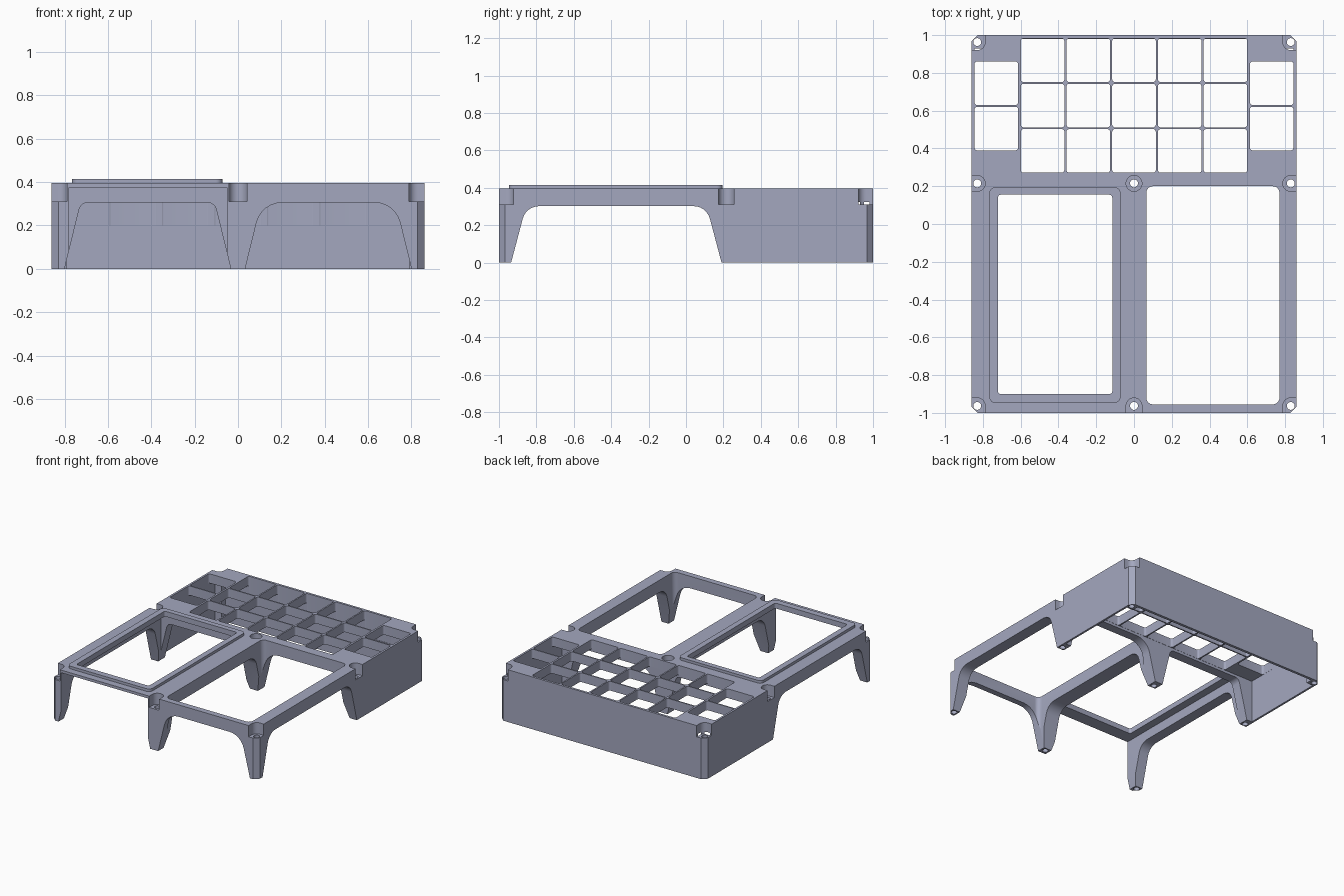
import bpy, bmesh, math
from mathutils import Vector

if "Cube" in bpy.data.objects:
    bpy.data.objects.remove(bpy.data.objects["Cube"])

mat = bpy.data.materials.new("slate_blue_plastic")
mat.diffuse_color = (0.37, 0.39, 0.52, 1)
mat.use_nodes = True
mat.node_tree.nodes["Principled BSDF"].inputs["Base Color"].default_value = mat.diffuse_color


def rounded(pts, radii, seg=6):
    """Round the corners of a 2D polygon; a radius of 0 keeps a corner sharp."""
    out, n = [], len(pts)
    for i, r in enumerate(radii):
        p = Vector(pts[i])
        if r == 0:
            out.append(tuple(p))
            continue
        a = (Vector(pts[i - 1]) - p).normalized()
        b = (Vector(pts[(i + 1) % n]) - p).normalized()
        half = a.angle(b) / 2
        centre = p + (a + b).normalized() * (r / math.sin(half))
        s = p + a * (r / math.tan(half)) - centre
        e = p + b * (r / math.tan(half)) - centre
        sweep = math.pi - 2 * half
        for k in range(seg + 1):
            t = k / seg
            v = (s * math.sin((1 - t) * sweep) + e * math.sin(t * sweep)) / math.sin(sweep)
            out.append(tuple(centre + v))
    return out


def rect(x0, x1, y0, y1, r=0.0):
    return rounded([(x0, y0), (x1, y0), (x1, y1), (x0, y1)], [r] * 4)


def circle(x, y, r, n=24):
    return [(x + r * math.cos(2 * math.pi * k / n), y + r * math.sin(2 * math.pi * k / n)) for k in range(n)]


def arch(a, b, top, inset, r):
    """Trapezoid with a rounded top, wide at the floor."""
    s = inset / top * 0.1
    return rounded([(a - s, -0.1), (b + s, -0.1), (b - inset, top), (a + inset, top)], [0, 0, r, r])


def prisms(name, profiles, lo, hi, axis="z"):
    """One object holding an extrusion of each 2D profile."""
    place = {"z": lambda u, v, w: (u, v, w),
             "y": lambda u, v, w: (u, w, v),
             "x": lambda u, v, w: (w, u, v)}[axis]
    bm = bmesh.new()
    for pts in profiles:
        low = [bm.verts.new(place(u, v, lo)) for u, v in pts]
        high = [bm.verts.new(place(u, v, hi)) for u, v in pts]
        bm.faces.new(low)
        bm.faces.new(high[::-1])
        for i in range(len(pts)):
            j = (i + 1) % len(pts)
            bm.faces.new((low[i], high[i], high[j], low[j]))
    bmesh.ops.recalc_face_normals(bm, faces=bm.faces)
    me = bpy.data.meshes.new(name)
    bm.to_mesh(me)
    bm.free()
    ob = bpy.data.objects.new(name, me)
    me.materials.append(mat)
    bpy.context.collection.objects.link(ob)
    return ob


def cut(target, *args):
    """Subtract a set of prisms and discard the cutter."""
    tool = prisms("cutter", *args)
    tool.hide_render = True
    mod = target.modifiers.new("cut", "BOOLEAN")
    mod.operation, mod.solver, mod.object = "DIFFERENCE", "EXACT", tool
    bpy.context.view_layer.objects.active = target
    bpy.ops.object.modifier_apply(modifier=mod.name)
    bpy.data.objects.remove(tool)


def smooth(ob):
    bpy.ops.object.select_all(action="DESELECT")
    ob.select_set(True)
    bpy.context.view_layer.objects.active = ob
    bpy.ops.object.shade_smooth_by_angle(angle=math.radians(25))


# Outer block with chamfered corners
W, D, C = 0.86, 1.0, 0.033
case = prisms("case", [[(-W + C, -D), (W - C, -D), (W, -D + C), (W, D - C),
                        (W - C, D), (-W + C, D), (-W, D - C), (-W, -D + C)]], 0, 0.395)

# Hollow under the key grid, leaving posts in the two back corners
cut(case, [[(-0.845, 0.27), (0.845, 0.27), (0.845, 0.93), (0.79, 0.93), (0.79, 0.98),
            (-0.79, 0.98), (-0.79, 0.93), (-0.845, 0.93)]], -0.1, 0.325)

# Key cells: five by three, plus two at each side
keys = [(0.242 * i, 0.387 + 0.24 * j) for i in range(-2, 3) for j in range(3)]
keys += [(s * 0.729, y) for s in (-1, 1) for y in (0.505, 0.745)]
H = 0.1155
cut(case, [rect(x - H, x + H, y - H, y + H, 0.015) for x, y in keys], 0.2, 0.5)

# Right bay, left window, and the pocket below the left window
cut(case, [rect(0.065, 0.77, -0.955, 0.2, 0.035)], -0.1, 0.5)
cut(case, [rect(-0.72, -0.115, -0.9, 0.155, 0.015)], 0.2, 0.5)
cut(case, [rect(-0.78, -0.05, -1.1, 0.195)], -0.1, 0.375)

# Arches between the legs, front to back and side to side
cut(case, [arch(-0.8, -0.033, 0.305, 0.075, 0.04), arch(0.033, 0.8, 0.305, 0.075, 0.12)], -1.1, 0.275, "y")
cut(case, [arch(-0.935, 0.19, 0.302, 0.08, 0.09)], -1, 1, "x")

# Screw seats: round pockets opened towards the outside edges
screws = [(x, y) for x in (-0.83, 0.83) for y in (-0.963, 0.215, 0.963)] + [(0, -0.963), (0, 0.215)]
R = 0.042
cut(case, [circle(x, y, R) for x, y in screws], 0.31, 0.5)
slots = []
for x, y in screws:
    sx = 0 if x == 0 else math.copysign(1, x)
    sy = 0 if abs(y) < 0.5 else math.copysign(1, y)
    if sx:
        slots.append(rect(*sorted((x, x + sx * 0.1)), y - R, y + R))
    if sy:
        slots.append(rect(x - R, x + R, *sorted((y, y + sy * 0.1))))
for s in slots:
    cut(case, [s], 0.31, 0.5)

# Screw holes through the legs
cut(case, [circle(x, y, 0.021) for x, y in screws], -0.1, 0.5)
smooth(case)

# Raised frame round the left window
frame = prisms("window_frame", [rect(-0.765, -0.072, -0.947, 0.195, 0.03)], 0.39, 0.415)
cut(frame, [rect(-0.72, -0.115, -0.9, 0.155, 0.015)], 0.3, 0.5)
smooth(frame)
